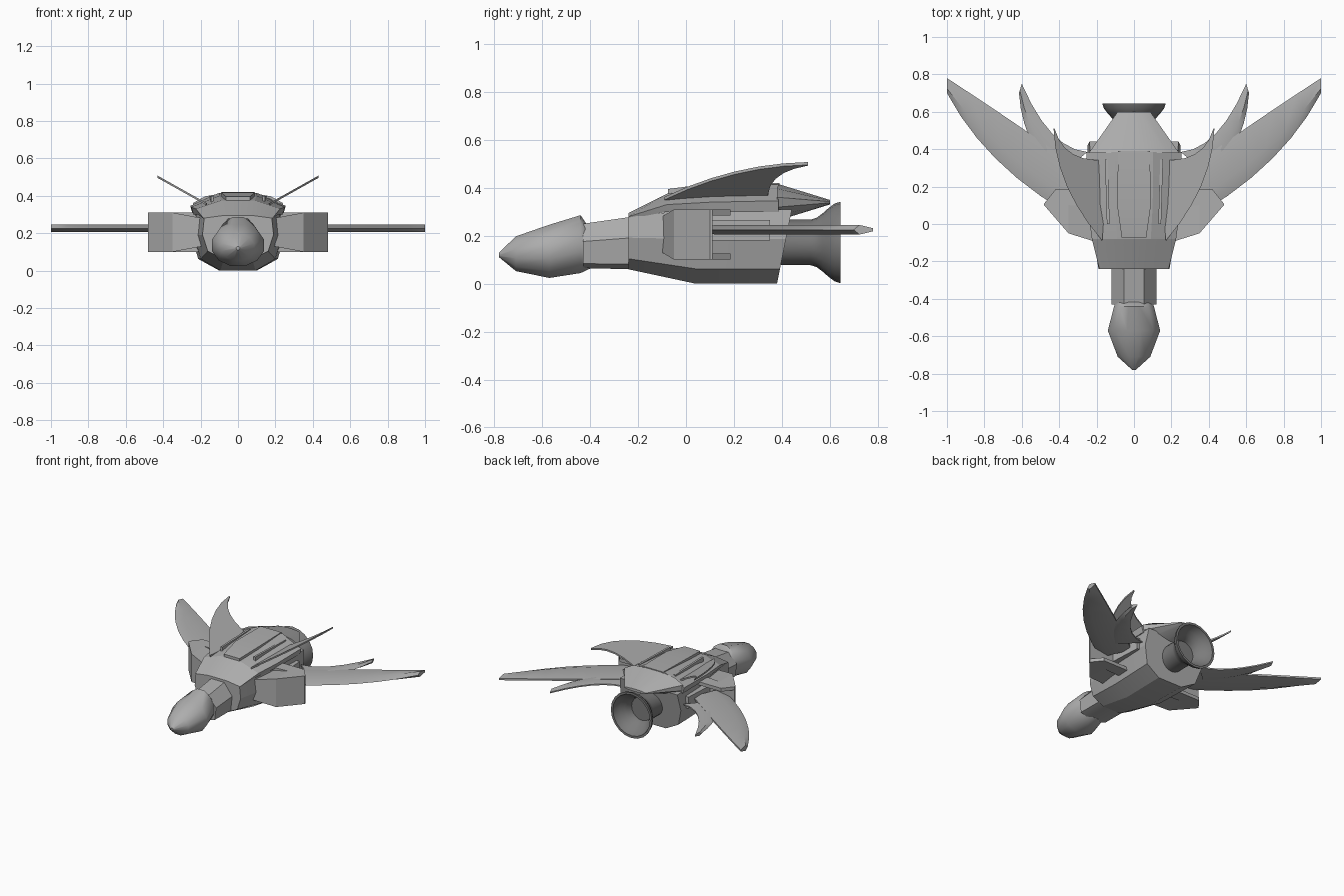
import bpy, bmesh, math
from mathutils import Vector

old = bpy.data.objects.get("Cube")
if old:
    bpy.data.objects.remove(old, do_unlink=True)


def material(name, value):
    mat = bpy.data.materials.new(name)
    mat.use_nodes = True
    colour = (value, value, value, 1)
    mat.diffuse_color = colour
    mat.node_tree.nodes["Principled BSDF"].inputs["Base Color"].default_value = colour
    return mat


HULL = material("hull grey", 0.42)
ENGINE = material("engine dark grey", 0.2)


def loft(name, rings, mat=HULL, mirror=False, smooth=20):
    """Skin closed rings of equal point count and cap both ends."""
    bm = bmesh.new()
    rows = [[bm.verts.new(point) for point in ring] for ring in rings]
    count = len(rows[0])
    for near, far in zip(rows, rows[1:]):
        for i in range(count):
            j = (i + 1) % count
            bm.faces.new((near[i], near[j], far[j], far[i]))
    bm.faces.new(reversed(rows[0]))
    bm.faces.new(rows[-1])
    bmesh.ops.recalc_face_normals(bm, faces=bm.faces)
    mesh = bpy.data.meshes.new(name)
    bm.to_mesh(mesh)
    bm.free()
    mesh.materials.append(mat)
    part = bpy.data.objects.new(name, mesh)
    bpy.context.collection.objects.link(part)
    if mirror:
        part.modifiers.new("Mirror", 'MIRROR')
    bpy.ops.object.select_all(action='DESELECT')
    part.select_set(True)
    bpy.context.view_layer.objects.active = part
    bpy.ops.object.shade_smooth_by_angle(angle=math.radians(smooth))


def section(profile, y, width, low, high, lean=0):
    """Scale a unit half profile to a half width and height range, then mirror it."""
    half = [(u * width, low + v * (high - low)) for u, v in profile]
    outline = half + [(-x, z) for x, z in reversed(half)]
    return [(x, y + lean * z, z) for x, z in outline]


def plate(name, outline, low, high):
    loft(name, [[(x, y, z) for x, y in outline] for z in (low, high)], mirror=True)


def bezier(start, control, end, steps=6):
    """Points along a quadratic curve in plan."""
    a, b, c = Vector(start), Vector(control), Vector(end)
    return [a.lerp(b, t).lerp(b.lerp(c, t), t) for t in (i / steps for i in range(steps + 1))]


def blade(name, leading, trailing, z, thickness):
    """Flat wing with a bevelled leading edge and a thin trailing edge."""
    rings = []
    for front, back in zip(leading, trailing):
        ridge = front.lerp(back, 0.3)
        rings.append([(*front, z), (*ridge, z + thickness), (*back, z + thickness / 3),
                      (*back, z - thickness / 3), (*ridge, z - thickness)])
    loft(name, rings, mirror=True, smooth=35)


# Half profiles, bottom to top
ROUND = [(math.sin(a), (1 - math.cos(a)) / 2) for a in (math.pi * (k + 0.5) / 6 for k in range(6))]
OCTAGON = [(0.4, 0), (0.9, 0.1), (1, 0.6), (0.45, 1)]
KEEL = [(0.4, 0), (0.85, 0.2), (1, 0.6), (0.95, 1)]
SHELL = [(0.95, 0), (1, 0.4), (0.4, 1)]
BOX = [(1, 0), (1, 1)]

# Head and neck
loft("head", [section(ROUND, -0.78, 0.01, 0.11, 0.13),
              section(ROUND, -0.71, 0.09, 0.05, 0.2),
              section(ROUND, -0.57, 0.145, 0.02, 0.25),
              section(ROUND, -0.44, 0.11, 0.04, 0.29),
              section(ROUND, -0.4, 0.1, 0.06, 0.23)], smooth=40)
loft("neck", [section(OCTAGON, -0.43, 0.12, 0.065, 0.25),
              section(OCTAGON, -0.22, 0.12, 0.06, 0.28)])

# Lower hull with a slanted back
loft("lower_hull", [section(KEEL, -0.24, 0.19, 0.06, 0.28),
                    section(KEEL, 0.04, 0.235, 0, 0.31),
                    section(KEEL, 0.38, 0.25, 0, 0.31, lean=0.2)])

# Upper shell, tapering to a beak over the engine
loft("upper_shell", [section(SHELL, -0.24, 0.185, 0.27, 0.295),
                     section(SHELL, -0.08, 0.225, 0.3, 0.375),
                     section(SHELL, 0.1, 0.25, 0.3, 0.4),
                     section(SHELL, 0.385, 0.255, 0.3, 0.415)], smooth=15)
loft("tail_cone", [section(ROUND, 0.38, 0.25, 0.26, 0.42),
                   section(ROUND, 0.6, 0.09, 0.33, 0.35)], smooth=40)

# Raised spine panel and the ridges beside it
loft("spine_panel", [section(BOX, -0.075, 0.065, 0.36, 0.395),
                     section(BOX, 0.1, 0.09, 0.38, 0.418),
                     section(BOX, 0.39, 0.085, 0.38, 0.42)])
plate("spine_ridge", [(0.13, 0), (0.145, 0), (0.155, 0.345), (0.14, 0.345)], 0.36, 0.4)

# Upswept dorsal fins: a thin sheet rising outward
fin_edge = bezier((0.17, -0.09), (0.42, 0.2), (0.43, 0.51))
fin_edge += bezier((0.425, 0.51), (0.37, 0.32), (0.14, 0.345))
loft("dorsal_fin", [[(x, y, 0.35 + 0.56 * (x - 0.17) + lift) for x, y in fin_edge]
                    for lift in (0, 0.012)], mirror=True)

# Shoulder pods, open at the back between two lips
MID = 0.205
pod = []
for x, front, rise in [(0.19, -0.1, 0.075), (0.35, -0.05, 0.105), (0.48, 0.1, 0.105)]:
    pod.append([(x, y, MID + side * rise)
                for y, side in ((front, -1), (0.11, -1), (0.11, 1), (front, 1))])
loft("shoulder_pod", pod, mirror=True, smooth=10)
lip = [(0.2, 0.09), (0.48, 0.11), (0.42, 0.185), (0.2, 0.185)]
plate("pod_upper_lip", lip, 0.285, 0.31)
plate("pod_lower_lip", lip, 0.1, 0.125)
plate("wing_mount", [(0.2, 0.05), (0.28, 0.05), (0.265, 0.35), (0.2, 0.35)], 0.18, 0.265)

# Main wings and the shorter inner blades
blade("main_wing", bezier((0.36, 0.06), (0.8, 0.32), (1, 0.7)),
      bezier((0.24, 0.26), (0.6, 0.52), (1, 0.78)), 0.225, 0.02)
blade("inner_blade", bezier((0.42, 0.24), (0.6, 0.45), (0.615, 0.7)),
      bezier((0.25, 0.385), (0.45, 0.4), (0.6, 0.75)), 0.22, 0.014)


# Engine nozzle: a tube flaring into a hollow bell
def nozzle_ring(y, radius, sides=20):
    angles = [math.tau * k / sides for k in range(sides)]
    return [(radius * math.cos(a), y, 0.172 + radius * math.sin(a)) for a in angles]


flare = []
for step in range(6):
    t = step / 5
    flare.append((0.52 + 0.125 * t, 0.095 + 0.075 * t * t * (3 - 2 * t)))
outside = [nozzle_ring(0.38, 0.095)] + [nozzle_ring(y, r) for y, r in flare]
inside = [nozzle_ring(y, r * 0.9) for y, r in reversed(flare)]
loft("engine_nozzle", outside + inside, mat=ENGINE, smooth=40)
